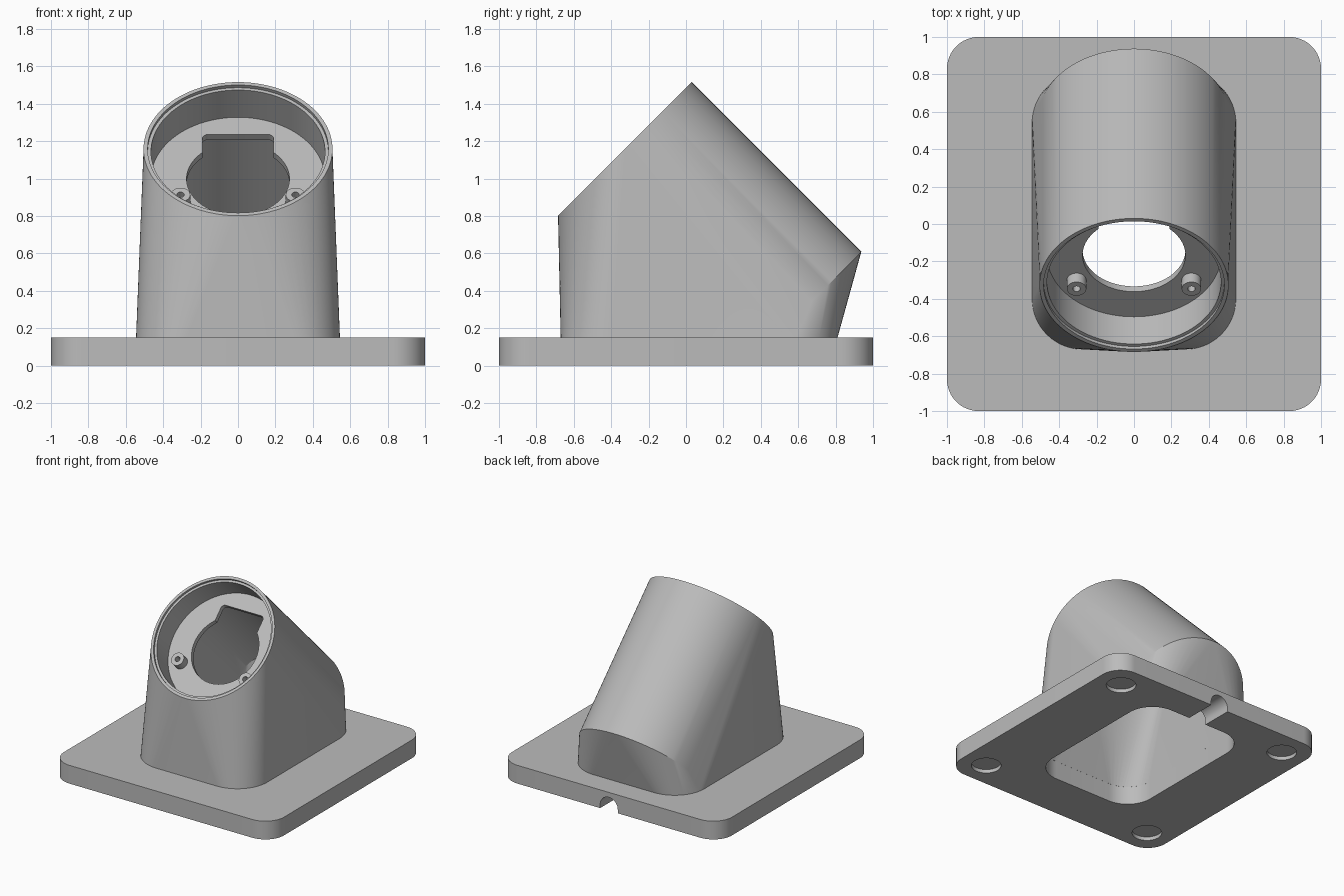
import bpy, bmesh, math
from mathutils import Matrix, Vector

cube = bpy.data.objects.get("Cube")
if cube:
    bpy.data.objects.remove(cube, do_unlink=True)

grey = bpy.data.materials.new("plain_grey")
grey.use_nodes = True
color = (0.5, 0.5, 0.5, 1)
grey.diffuse_color = color
grey.node_tree.nodes["Principled BSDF"].inputs["Base Color"].default_value = color

# Tilted frame: origin at the mouth centre, local z points out of the mouth
TILT = Matrix.Translation((0, -0.327, 1.159)) @ Matrix.Rotation(math.radians(45), 4, "X")
PLATE_TOP = 0.15
MID_Y = 0.07


def ring(r, z, x=0, y=0, n=96):
    return [Vector((x + r * math.cos(2 * math.pi * i / n),
                    y + r * math.sin(2 * math.pi * i / n), z)) for i in range(n)]


def rounded_rect(hx, hy, r, z, y=0, n=16):
    pts = []
    for k, (sx, sy) in enumerate([(1, 1), (-1, 1), (-1, -1), (1, -1)]):
        for i in range(n + 1):
            a = math.pi / 2 * (k + i / n)
            pts.append(Vector((sx * (hx - r) + r * math.cos(a),
                               y + sy * (hy - r) + r * math.sin(a), z)))
    return pts


def tilted(points):
    return [TILT @ p for p in points]


def finish(name, bm):
    bmesh.ops.recalc_face_normals(bm, faces=bm.faces)
    mesh = bpy.data.meshes.new(name)
    bm.to_mesh(mesh)
    bm.free()
    mesh.materials.append(grey)
    obj = bpy.data.objects.new(name, mesh)
    bpy.context.collection.objects.link(obj)
    return obj


def hull(name, points):
    bm = bmesh.new()
    for p in points:
        bm.verts.new(p)
    result = bmesh.ops.convex_hull(bm, input=bm.verts[:])
    inside = [g for g in result["geom_interior"] if isinstance(g, bmesh.types.BMVert)]
    bmesh.ops.delete(bm, geom=inside, context="VERTS")
    bmesh.ops.dissolve_limit(bm, angle_limit=0.002, verts=bm.verts[:], edges=bm.edges[:])
    return finish(name, bm)


def drum(name, r, z0, z1, x=0, y=0, n=96):
    return hull(name, tilted(ring(r, z0, x, y, n) + ring(r, z1, x, y, n)))


def cut(target, cutters):
    for c in cutters:
        mod = target.modifiers.new("cut", "BOOLEAN")
        mod.operation = "DIFFERENCE"
        mod.solver = "EXACT"
        mod.object = c
        bpy.context.view_layer.objects.active = target
        bpy.ops.object.modifier_apply(modifier=mod.name)
        bpy.data.objects.remove(c, do_unlink=True)


def smooth(obj):
    bpy.ops.object.select_all(action="DESELECT")
    obj.select_set(True)
    bpy.context.view_layer.objects.active = obj
    bpy.ops.object.shade_smooth_by_angle(angle=math.radians(25))


def shell(name, hx, hy, corner, base_z, r, z_top, z_end):
    # Tilted cylinder blended down onto a rounded rectangle
    tube = tilted(ring(r, z_top) + ring(r, z_end))
    base = rounded_rect(hx, hy, corner, base_z, MID_Y)
    return hull(name, base + [p for p in tube if p.z > PLATE_TOP + 0.01])


# Base plate with central opening, foot recesses and cable groove
plate = hull("base_plate", rounded_rect(1, 1, 0.17, 0) + rounded_rect(1, 1, 0.17, PLATE_TOP))
opening = hull("opening_cutter", rounded_rect(0.478, 0.673, 0.22, -0.1, MID_Y)
               + rounded_rect(0.478, 0.673, 0.22, 0.3, MID_Y))
feet = [hull("foot_cutter", ring(0.112, -0.1, x, y, 48) + ring(0.112, 0.03, x, y, 48))
        for x in (-0.79, 0.79) for y in (-0.79, 0.79)]
arch = [Vector((0.08 * math.cos(a), y, 0.03 + 0.08 * math.sin(a)))
        for y in (0.6, 1.1) for a in [math.pi * i / 24 for i in range(25)]]
arch += [Vector((x, y, -0.1)) for x in (-0.08, 0.08) for y in (0.6, 1.1)]
cut(plate, [opening, *feet, hull("groove_cutter", arch)])
smooth(plate)

# Hollow tilted housing
housing = shell("tilted_housing", 0.545, 0.74, 0.27, PLATE_TOP, 0.505, 0, -1.283)
cavity = shell("cavity_cutter", 0.478, 0.673, 0.22, PLATE_TOP - 0.002, 0.465, -0.266, -1.24)
notch = hull("notch_cutter", tilted(rounded_rect(0.19, 0.168, 0.03, -0.35, 0.167)
                                    + rounded_rect(0.19, 0.168, 0.03, -0.15, 0.167)))
cut(housing, [cavity,
              drum("rim_step_cutter", 0.483, -0.02, 0.1),
              drum("recess_cutter", 0.465, -0.226, 0.05),
              drum("hole_cutter", 0.275, -0.35, -0.15),
              notch])
smooth(housing)

# Screw posts on the recess floor
for side, x in (("left", 0.307), ("right", -0.307)):
    post = drum(side + "_screw_post", 0.052, -0.23, -0.159, x, -0.187, 32)
    cut(post, [drum("screw_cutter", 0.02, -0.22, -0.1, x, -0.187, 24)])
    smooth(post)
